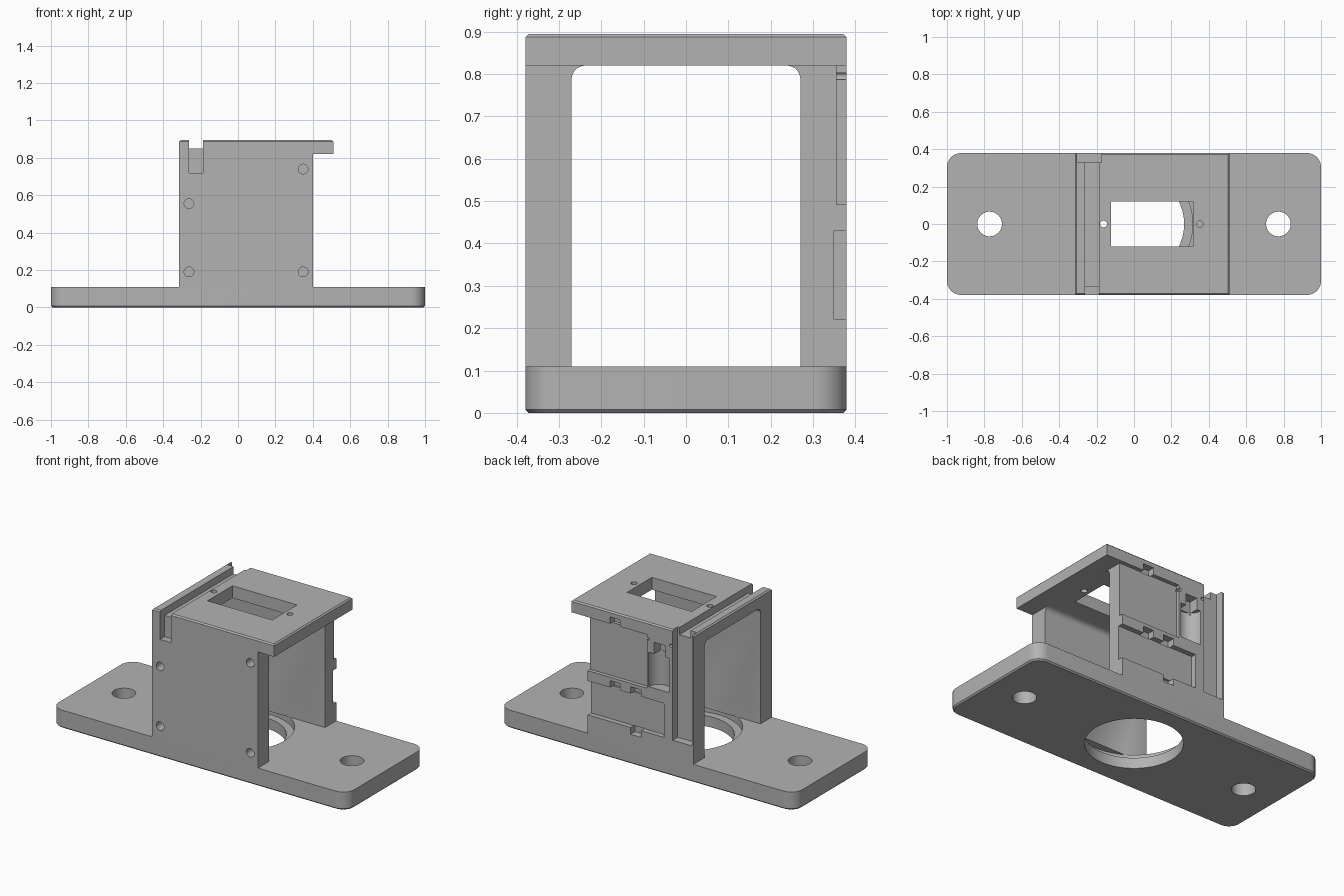
import bpy
import bmesh
import math
from mathutils import Matrix, Vector

cube = bpy.data.objects.get("Cube")
if cube:
    bpy.data.objects.remove(cube, do_unlink=True)

grey = bpy.data.materials.new("matte_grey")
grey.use_nodes = True
grey.diffuse_color = (0.45, 0.45, 0.45, 1)
grey.node_tree.nodes["Principled BSDF"].inputs["Base Color"].default_value = (0.45, 0.45, 0.45, 1)


def finish(bm, name):
    bmesh.ops.recalc_face_normals(bm, faces=bm.faces)
    mesh = bpy.data.meshes.new(name)
    bm.to_mesh(mesh)
    bm.free()
    mesh.materials.append(grey)
    obj = bpy.data.objects.new(name, mesh)
    bpy.context.collection.objects.link(obj)
    return obj


def box_mesh(x, y, z):
    bm = bmesh.new()
    bmesh.ops.create_cube(bm, size=1)
    for v in bm.verts:
        v.co = Vector([(lo + hi) / 2 + c * (hi - lo) for c, (lo, hi) in zip(v.co, (x, y, z))])
    return bm


def box(name, x, y, z):
    return finish(box_mesh(x, y, z), name)


def rod(name, centre, radius, length, axis="Z", sides=48):
    bm = bmesh.new()
    turn = Matrix.Rotation(math.pi / 2, 4, "X") if axis == "Y" else Matrix()
    bmesh.ops.create_cone(bm, cap_ends=True, segments=sides, radius1=radius, radius2=radius,
                          depth=length, matrix=Matrix.Translation(centre) @ turn)
    return finish(bm, name)


def bevel(bm, test, width, segments=1):
    edges = [e for e in bm.edges if test(*[v.co for v in e.verts])]
    bmesh.ops.bevel(bm, geom=edges, offset=width, segments=segments, profile=0.5, affect="EDGES")


def combine(target, tool, operation="DIFFERENCE"):
    mod = target.modifiers.new("shape", "BOOLEAN")
    mod.operation, mod.solver, mod.object = operation, "EXACT", tool
    bpy.context.view_layer.update()
    result = bpy.data.meshes.new_from_object(target.evaluated_get(bpy.context.evaluated_depsgraph_get()))
    target.modifiers.clear()
    target.data = result
    bpy.data.objects.remove(tool, do_unlink=True)


HALF = 0.379           # half depth
INNER = 0.27           # half width of the tunnel
LEFT, RIGHT, LIP = -0.315, 0.40, 0.51
BASE, ROOF, TOP = 0.11, 0.82, 0.895

# Base flange: rounded corners and a fine chamfer underneath
bm = box_mesh((-1, 1), (-HALF, HALF), (0, BASE))
bevel(bm, lambda a, b: abs(a.z - b.z) > 0.05, 0.075, 10)
bevel(bm, lambda a, b: a.z < 0.001 and b.z < 0.001, 0.008)
bracket = finish(bm, "mounting_bracket")

# Flange holes and stepped centre bore
for side in (-1, 1):
    combine(bracket, rod("bolt_cut", (side * 0.772, 0, 0.05), 0.066, 0.4))
combine(bracket, rod("bore_cut", (0, 0, 0.05), 0.268, 0.4, sides=80))
combine(bracket, rod("step_cut", (0, 0, BASE), 0.314, 0.09, sides=80))

# Housing: block with a round-cornered tunnel, then the overhanging lid
housing = box("housing", (LEFT, RIGHT), (-HALF, HALF), (BASE - 0.001, ROOF + 0.02))
bm = box_mesh((-2, 2), (-INNER, INNER), (-0.5, ROOF))
bevel(bm, lambda a, b: abs(a.x - b.x) > 1 and a.z > 0.5, 0.032, 8)
combine(housing, finish(bm, "tunnel_cut"))
bm = box_mesh((LEFT, LIP), (-HALF, HALF), (ROOF, TOP))
bevel(bm, lambda a, b: a.z > ROOF + 0.01 and b.z > ROOF + 0.01, 0.008)
combine(housing, finish(bm, "lid"), "UNION")

# Lid: window, pin holes and the cross groove
combine(housing, box("window_cut", (-0.122, 0.315), (-0.12, 0.12), (0.7, 1)))
for x in (-0.163, 0.352):
    combine(housing, rod("pin_cut", (x, 0, 0.85), 0.018, 0.3, sides=24))
combine(housing, box("groove_cut", (-0.262, -0.187), (-1, 1), (0.85, 1)))
combine(housing, box("groove_front_cut", (-0.262, -0.187), (-1, -0.335), (0.72, 1)))
combine(housing, box("groove_back_cut", (-0.305, -0.175), (0.33, 1), (0.22, 1)))

# Front wall: blind screw holes
for x, z in ((-0.262, 0.555), (-0.262, 0.19), (0.348, 0.74), (0.348, 0.19)):
    combine(housing, rod("screw_cut", (x, -HALF, z), 0.026, 0.14, "Y", 24))

# Back wall: two shallow cover pockets open at the end
combine(housing, box("upper_pocket_cut", (0, 0.45), (0.355, 1), (0.492, ROOF)))
combine(housing, box("lower_pocket_cut", (-0.115, 0.45), (0.348, 1), (0.222, 0.43)))

# Latch slots beside the pockets
for x, z in ((0.18, ROOF - 0.002), (0.18, 0.428), (0.04, 0.428), (0.04, 0.18)):
    combine(housing, box("latch_cut", (x, x + 0.07), (0.335, 1), (z, z + 0.043)))

# Round recess with a square notch and pin holes
combine(housing, rod("recess_cut", (-0.082, HALF, 0.61), 0.069, 0.21, sides=40))
combine(housing, box("notch_cut", (-0.125, -0.05), (0.32, 1), (0.7, 0.785)))
for x in (-0.006, -0.163):
    combine(housing, rod("small_pin_cut", (x, HALF, 0.795), 0.01, 0.08, "Y", 16))

# Fuse and shade
combine(bracket, housing, "UNION")
bracket.data.materials.clear()
bracket.data.materials.append(grey)
bpy.ops.object.select_all(action="DESELECT")
bracket.select_set(True)
bpy.context.view_layer.objects.active = bracket
bpy.ops.object.shade_smooth_by_angle(angle=math.radians(30))
